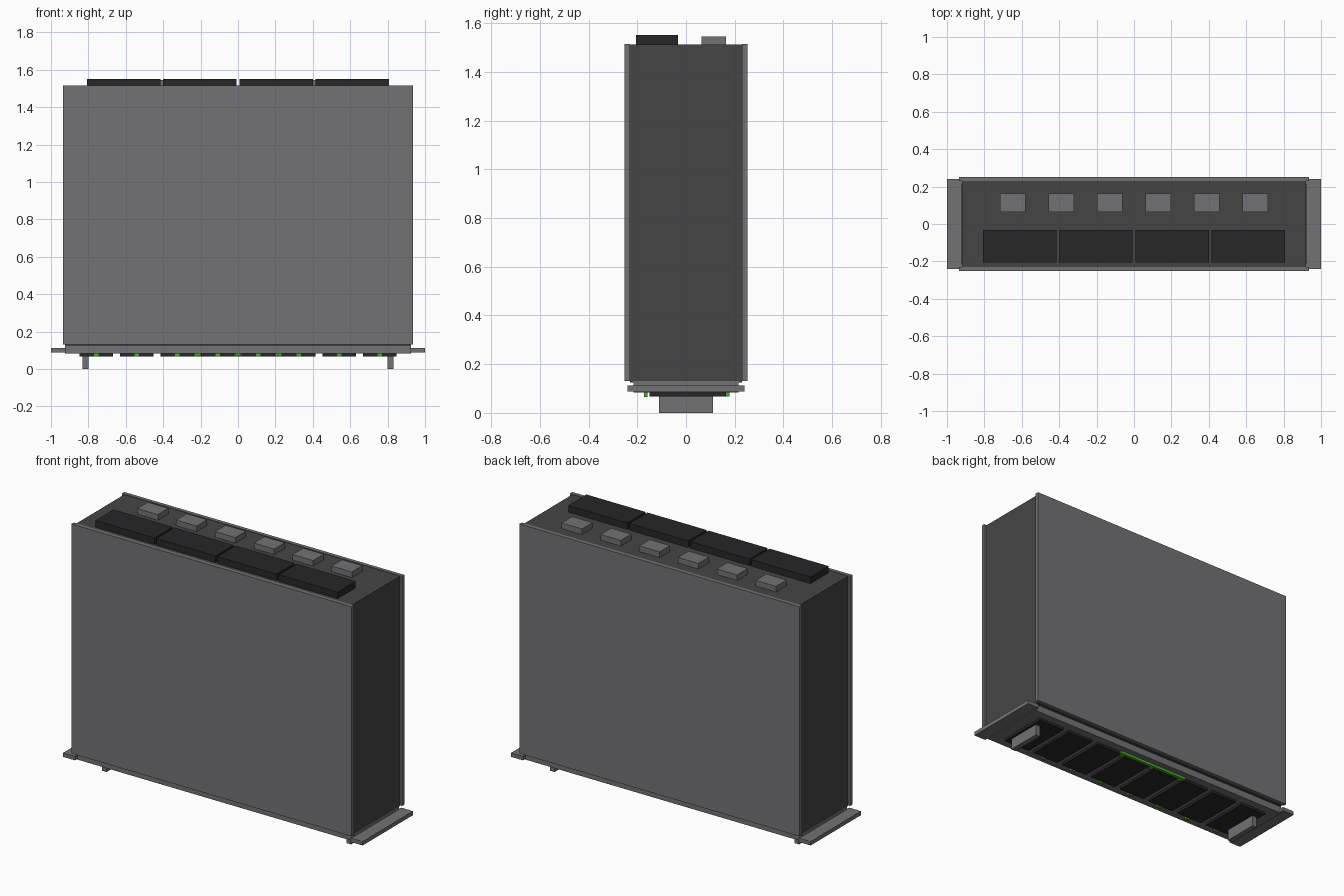
import bpy

if "Cube" in bpy.data.objects:
    bpy.data.objects.remove(bpy.data.objects["Cube"])


def material(name, r, g, b):
    m = bpy.data.materials.new(name)
    m.diffuse_color = (r, g, b, 1)
    m.use_nodes = True
    m.node_tree.nodes["Principled BSDF"].inputs["Base Color"].default_value = m.diffuse_color
    return m


GREY = material("grey_metal", 0.17, 0.17, 0.18)
DARK = material("dark_metal", 0.06, 0.06, 0.062)
BLACK = material("black_plastic", 0.02, 0.02, 0.022)
GREEN = material("green_light", 0.07, 0.42, 0.02)


def box(name, x, y, z, mat):
    """Box from (min, max) ranges on each axis."""
    bpy.ops.mesh.primitive_cube_add(size=1, location=[(a + b) / 2 for a, b in (x, y, z)])
    o = bpy.context.object
    o.name = name
    o.scale = [b - a for a, b in (x, y, z)]
    bpy.ops.object.transform_apply(location=False, rotation=False, scale=True)
    o.data.materials.append(mat)
    return o


# Chassis and its two large cover panels
box("chassis", (-0.92, 0.92), (-0.23, 0.23), (0.125, 1.512), DARK)
box("front_cover", (-0.935, 0.935), (-0.252, -0.23), (0.13, 1.515), GREY)
box("back_cover", (-0.935, 0.935), (0.23, 0.252), (0.13, 1.515), GREY)

# Bezel with mounting ears and handles
box("bezel", (-0.925, 0.925), (-0.215, 0.215), (0.083, 0.13), GREY)
for s, side in ((-1, "left"), (1, "right")):
    box("ear_" + side, sorted((s * 0.92, s * 1.0)), (-0.24, 0.24), (0.088, 0.112), GREY)
    box("handle_" + side, sorted((s * 0.8, s * 0.832)), (-0.11, 0.11), (0, 0.085), GREY)

# Eight drive bays, each with a small light
for i in range(8):
    x = (i - 3.5) * 0.2165
    box("drive_bay", (x - 0.089, x + 0.089), (-0.15, 0.165), (0.068, 0.085), BLACK)
    box("drive_light", (x - 0.015, x + 0.015), (-0.172, -0.158), (0.066, 0.084), GREEN)

# Green accent strip with short legs between the middle bays
box("accent_strip", (-0.24, 0.24), (0.164, 0.178), (0.067, 0.084), GREEN)
for x in (-0.2165, 0, 0.2165):
    box("accent_leg", (x - 0.015, x + 0.015), (0.135, 0.166), (0.07, 0.084), GREEN)

# Rear power modules
for i in range(4):
    x = (i - 1.5) * 0.4075
    box("power_module", (x - 0.197, x + 0.197), (-0.205, -0.032), (1.5, 1.552), BLACK)

# Rear connector blocks
for i in range(6):
    x = (i - 2.5) * 0.259
    box("connector", (x - 0.068, x + 0.068), (0.063, 0.164), (1.5, 1.546), GREY)
